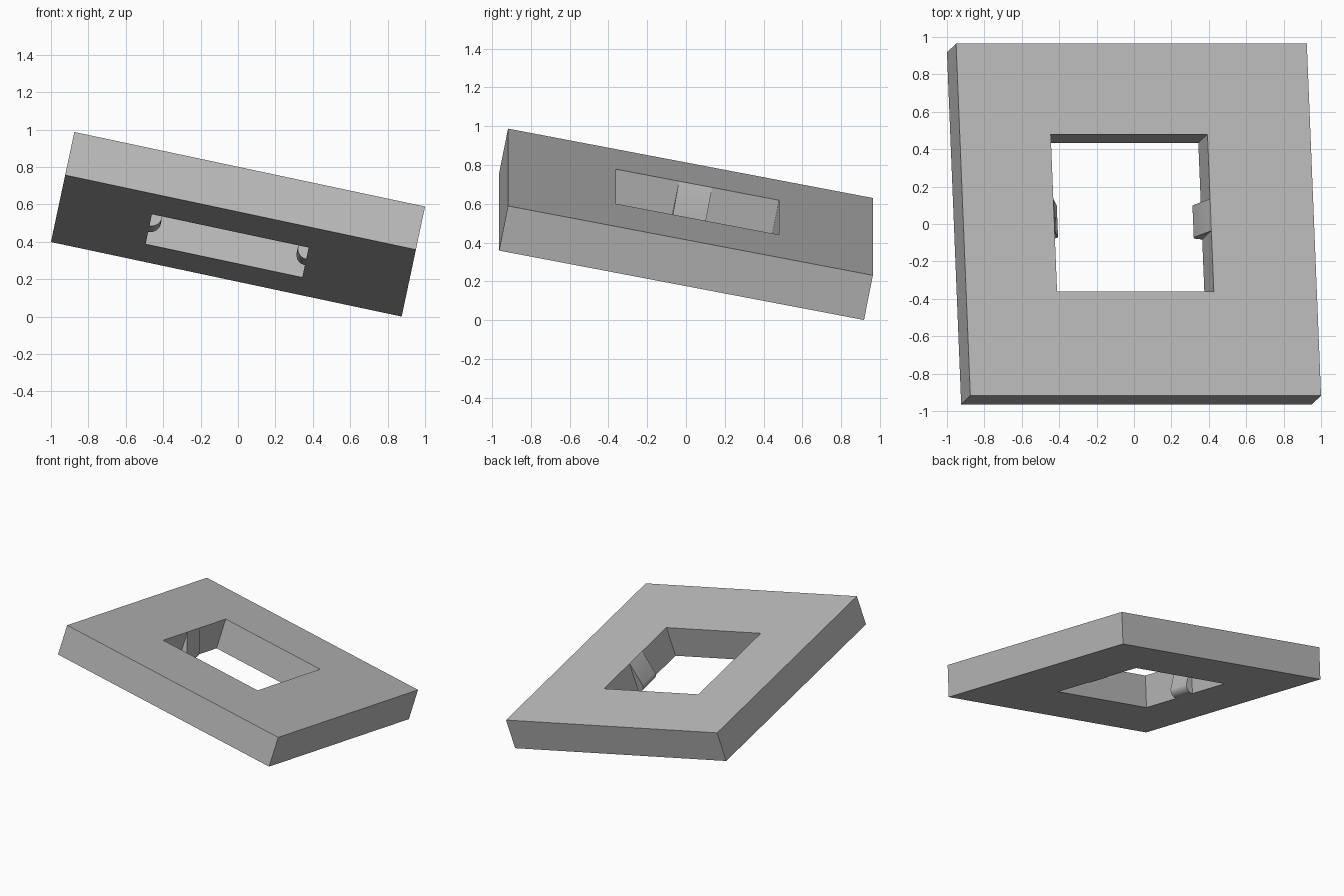
import bpy, bmesh, math
from mathutils import Euler, Matrix, Vector

SIDE, THICK, HOLE = 1.917, 0.24, 0.857
HOLE_X, HOLE_Y = -0.033, 0.037
CATCH_R, CATCH_W, CATCH_Y = 0.057, 0.174, 0.027
HALF = THICK / 2

cube = bpy.data.objects.get("Cube")
if cube:
    bpy.data.objects.remove(cube)

# One plain grey
grey = bpy.data.materials.new("plain_grey")
grey.use_nodes = True
colour = (0.5, 0.5, 0.5, 1)
grey.diffuse_color = colour
grey.node_tree.nodes["Principled BSDF"].inputs["Base Color"].default_value = colour

# The whole plate leans to the back and to its left
tilt = Euler((math.radians(-11), math.radians(12), 0)).to_matrix().to_4x4()
placement = Matrix.Translation((0, 0, 0.494)) @ tilt


def finish(name, bm):
    bmesh.ops.recalc_face_normals(bm, faces=bm.faces)
    mesh = bpy.data.meshes.new(name)
    bm.to_mesh(mesh)
    bm.free()
    mesh.materials.append(grey)
    obj = bpy.data.objects.new(name, mesh)
    bpy.context.collection.objects.link(obj)
    obj.matrix_world = placement
    return obj


def extrude(bm, faces, offset):
    result = bmesh.ops.extrude_face_region(bm, geom=faces)
    verts = [g for g in result["geom"] if isinstance(g, bmesh.types.BMVert)]
    bmesh.ops.translate(bm, verts=verts, vec=offset)


# Square plate with a square opening
bm = bmesh.new()


def square(size, cx, cy):
    corners = ((-1, -1), (1, -1), (1, 1), (-1, 1))
    return [bm.verts.new((cx + sx * size / 2, cy + sy * size / 2, -HALF)) for sx, sy in corners]


outer = square(SIDE, 0, 0)
inner = square(HOLE, HOLE_X, HOLE_Y)
ring = []
for i in range(4):
    j = (i + 1) % 4
    ring.append(bm.faces.new((outer[i], outer[j], inner[j], inner[i])))
extrude(bm, ring, Vector((0, 0, THICK)))
bmesh.ops.dissolve_limit(bm, angle_limit=0.01, verts=bm.verts, edges=bm.edges)
finish("plate", bm)


# Wedge catches with a rounded lower end, one on each side wall of the opening
def catch(name, side):
    bm = bmesh.new()
    wall = HOLE_X + side * HOLE / 2
    profile = [(-0.01, 0.1), (0, HALF)]
    for i in range(13):
        a = math.pi / 2 * i / 12
        profile.append((CATCH_R * math.cos(a), CATCH_R - HALF - CATCH_R * math.sin(a)))
    profile.append((-0.01, -0.11))
    verts = [bm.verts.new((wall - side * p, CATCH_Y - CATCH_W / 2, z)) for p, z in profile]
    extrude(bm, [bm.faces.new(verts)], Vector((0, CATCH_W, 0)))
    obj = finish(name, bm)
    bpy.ops.object.select_all(action="DESELECT")
    obj.select_set(True)
    bpy.context.view_layer.objects.active = obj
    bpy.ops.object.shade_smooth_by_angle(angle=math.radians(30))


catch("left_catch", 1)
catch("right_catch", -1)
